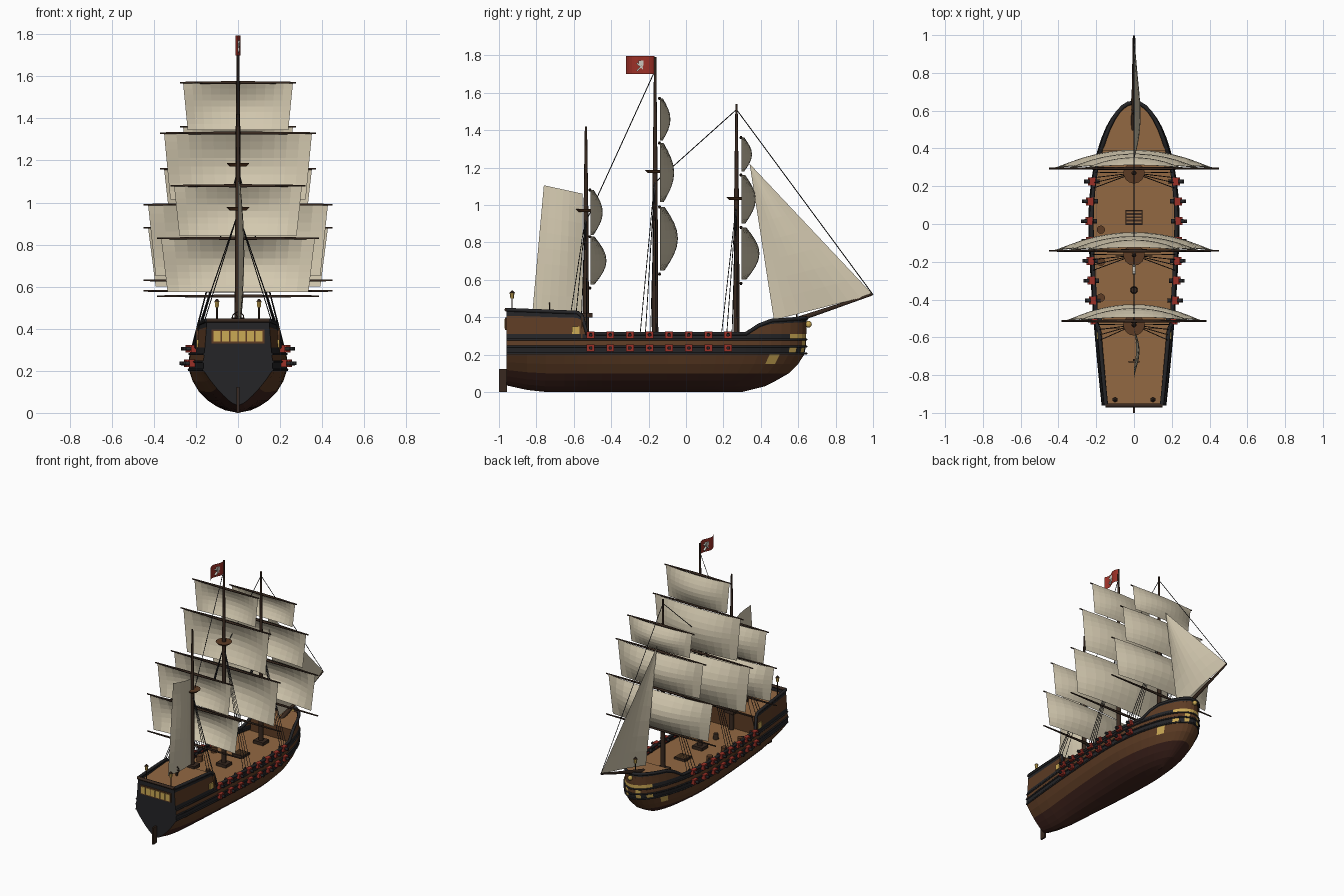
import bpy, bmesh
from math import sin, cos, pi, radians
from mathutils import Vector, Matrix

if "Cube" in bpy.data.objects:
    bpy.data.objects.remove(bpy.data.objects["Cube"])

def material(name, r, g, b):
    m = bpy.data.materials.new(name)
    m.diffuse_color = (r, g, b, 1)
    m.use_nodes = True
    m.node_tree.nodes["Principled BSDF"].inputs["Base Color"].default_value = m.diffuse_color
    return m

BROWN = material("brown_wood", .11, .045, .018)
DARK = material("dark_wood", .04, .022, .014)
BLACK = material("black_paint", .018, .018, .02)
BOTTOM = material("bottom_paint", .05, .017, .012)
DECK = material("deck_wood", .29, .14, .055)
SAIL = material("canvas", .65, .58, .43)
GOLD = material("gold", .6, .4, .09)
RED = material("red_paint", .33, .03, .02)
BONE = material("bone", .6, .58, .52)

def finish(name, bm, *mats):
    me = bpy.data.meshes.new(name)
    bm.to_mesh(me)
    bm.free()
    for m in mats:
        me.materials.append(m)
    ob = bpy.data.objects.new(name, me)
    bpy.context.collection.objects.link(ob)
    return ob

def boxes(name, locs, size, mat, rx=0):
    bm = bmesh.new()
    for p in locs:
        M = Matrix.Translation(p) @ Matrix.Rotation(rx, 4, 'X') @ Matrix.Diagonal((*size, 1))
        bmesh.ops.create_cube(bm, size=1, matrix=M)
    return finish(name, bm, mat)

def cones(name, locs, r1, r2, h, mat, n=12):
    bm = bmesh.new()
    for p in locs:
        bmesh.ops.create_cone(bm, cap_ends=True, segments=n, radius1=r1, radius2=r2,
                              depth=h, matrix=Matrix.Translation(p))
    return finish(name, bm, mat)

def tubes(name, paths, r, mat, res=1):
    # each point may carry a fourth value: radius factor
    cu = bpy.data.curves.new(name, 'CURVE')
    cu.dimensions = '3D'
    cu.bevel_depth, cu.bevel_resolution, cu.use_fill_caps = r, res, True
    for path in paths:
        s = cu.splines.new('POLY')
        s.points.add(len(path) - 1)
        for pt, p in zip(s.points, path):
            pt.co = (*p[:3], 1)
            pt.radius = p[3] if len(p) > 3 else 1
    cu.materials.append(mat)
    ob = bpy.data.objects.new(name, cu)
    bpy.context.collection.objects.link(ob)
    bpy.ops.object.select_all(action='DESELECT')
    ob.select_set(True)
    bpy.context.view_layer.objects.active = ob
    bpy.ops.object.convert(target='MESH')

def sheet(name, f, nu, nv, mat):
    bm = bmesh.new()
    g = [[bm.verts.new(f(i / nu, j / nv)) for j in range(nv + 1)] for i in range(nu + 1)]
    for i in range(nu):
        for j in range(nv):
            bm.faces.new((g[i][j], g[i + 1][j], g[i + 1][j + 1], g[i][j + 1]))
    bmesh.ops.remove_doubles(bm, verts=bm.verts, dist=1e-5)
    return finish(name, bm, mat)

def interp(table, x):
    if x <= table[0][0]:
        return table[0][1]
    for (a, fa), (b, fb) in zip(table, table[1:]):
        if x <= b:
            return fa + (fb - fa) * (x - a) / (b - a)
    return table[-1][1]

# hull form: half beam by height, stem position by height, rail height by length
BEAM = [(0, 0), (.012, .06), (.03, .1), (.06, .145), (.1, .185), (.15, .215), (.2, .232),
        (.245, .235), (.28, .23), (.31, .225), (.45, .21)]
STEM = [(0, .3), (.03, .42), (.06, .48), (.1, .55), (.15, .6), (.2, .632), (.25, .642), (.45, .645)]
RAIL = [(-.96, .44), (-.58, .425), (-.555, .405), (-.53, .312), (.34, .312), (.38, .35), (.43, .38), (.645, .395)]
YS = [-.96, -.85, -.75, -.65, -.58, -.555, -.53, -.45, -.35, -.2, -.1, 0]
BOW = [radians(7.5 * k) for k in range(1, 13)]

def width(y, z):
    b = interp(BEAM, z)
    if y <= 0:
        return b * (1 - (.3 + .3 * max(0, .2 - z) / .2) * (-y / .96) ** 1.5)
    return b * max(0, 1 - (y / interp(STEM, z)) ** 2) ** .5

def stations(z):
    return YS + [interp(STEM, z) * sin(a) for a in BOW]

# hull shell with painted bands, plus the flat transom
LEVELS = [0, .012, .03, .06, .1, .15, .2, .245, .275, .31]
TOP = len(LEVELS) + 3
BANDS = [2] * 4 + [0, 0, 1, 0, 1, 0, 0, 0, 1]

def hull_point(i, j):
    z = LEVELS[min(abs(j), 9)]
    y = stations(z)[i]
    if abs(j) > 9:
        y = stations(.4)[i]
        z += (interp(RAIL, y) - .31) * (abs(j) - 9) / 4
    x = width(y, z)
    lift = .035 * max(0, 1 - z / .2) * max(0, (-y - .8) / .16)
    return (x if j > 0 else -x, y, z + lift)

bm = bmesh.new()
n = len(YS) + len(BOW)
g = [[bm.verts.new(hull_point(i, j)) for j in range(-TOP, TOP + 1)] for i in range(n)]
for i in range(n - 1):
    for j in range(2 * TOP):
        f = bm.faces.new((g[i][j], g[i][j + 1], g[i + 1][j + 1], g[i + 1][j]))
        lev = j - TOP if j >= TOP else TOP - 1 - j
        c = f.calc_center_median()
        f.material_index = BANDS[lev]
        if c.y > .33 and i % 2 and abs(c.z - .14 - (c.y - .33) * .36) < .025 or c.y > .55 and lev == 8:
            f.material_index = 3
bm.faces.new(g[0]).material_index = 1
bmesh.ops.remove_doubles(bm, verts=bm.verts, dist=1e-4)
bmesh.ops.recalc_face_normals(bm, faces=bm.faces)
finish("hull", bm, BROWN, BLACK, BOTTOM, GOLD)

# rails and wales running round the hull
def loop(zf, out=0):
    ys = stations(.3)
    right = [(width(y, zf(y)) + out, y, zf(y)) for y in ys[:-1]]
    return [(-x, y, z) for x, y, z in right] + [(0, ys[-1] + out, zf(.6))] + right[::-1]
tubes("top_rail", [loop(lambda y: interp(RAIL, y))], .011, BLACK)
tubes("wales", [loop(lambda y, h=h: h, .001) for h in (.205, .243, .28)], .006, BLACK)
tubes("stern_rail", [[(-.15, -.96, .44), (.15, -.96, .44)]], .011, DARK)

# decks and the bulkheads between them
def deck(name, y0, y1, z):
    def f(u, v):
        y = y0 + (y1 - y0) * sin(u * pi / 2)
        return ((2 * v - 1) * width(y, z) * .99, y, z)
    sheet(name, f, 16, 4, DECK)
deck("main_deck", -.56, .4, .27)
deck("quarter_deck", -.96, -.555, .405)
deck("forecastle_deck", .39, .642, .365)
boxes("quarter_bulkhead", [(0, -.557, .337)], (.4, .008, .134), BROWN)
boxes("forecastle_bulkhead", [(0, .394, .317)], (.34, .008, .094), BROWN)

# stern windows, rudder, side windows
boxes("window_frame", [(0, -.963, .364)], (.25, .008, .066), BROWN)
boxes("stern_windows", [(-.1 + .04 * k, -.968, .364) for k in range(6)], (.033, .006, .05), GOLD)
boxes("rudder", [(0, -.978, .062)], (.012, .044, .124), DARK)
boxes("side_windows", [(s * width(-.59, .33), -.59, .33) for s in (-1, 1)], (.014, .04, .04), GOLD)

# two rows of guns each side
ports, barrels = [], []
for k in range(8):
    y = .225 - .105 * k
    for s in (-1, 1):
        for z in (.235, .305):
            x = width(y, z)
            ports.append((s * (x + .008), y, z))
            barrels.append([(s * (x - .03), y, z), (s * (x + .045), y, z, .8)])
boxes("gun_ports", ports, (.03, .042, .036), RED)
tubes("gun_barrels", barrels, .012, BLACK)

# masts: y, height, top platform height, sail offset y, then yard/sail tiers
MASTS = {
    "mizzen": (-.535, 1.42, .97, -.51, [(1.08, .84, .32, .065), (.83, .575, .385, .085)], .555),
    "main": (-.165, 1.79, 1.18, -.138, [(1.57, 1.345, .275, .055), (1.33, 1.015, .37, .075),
                                        (.99, .65, .45, .095)], .63),
    "fore": (.27, 1.54, 1.035, .298, [(1.36, 1.18, .275, .055), (1.16, .9, .37, .075),
                                      (.88, .6, .45, .095)], .58)}
shrouds = []
for name, (y, top, nest, ys, tiers, low) in MASTS.items():
    tubes(name + "_mast", [[(0, y, .27), (0, y, nest, .75), (0, y, top, .35)]], .017, DARK, 2)
    cones(name + "_top_platform", [(0, y, nest)], .04, .056, .016, BROWN, 14)
    boxes(name + "_mast_base", [(0, y, .28 if name != "mizzen" else .41)], (.08, .07, .025), DARK)
    yards = [[(-w, ys - .004, z, .5), (0, ys - .004, z), (w, ys - .004, z, .5)]
             for z, w in [(t[0], t[2]) for t in tiers] + [(low, tiers[-1][2])]]
    tubes(name + "_yards", yards, .009, DARK)
    for k, (z1, z0, w, d) in enumerate(tiers):
        def f(u, v):
            x = 2 * u - 1
            return (x * w * (.95 - .08 * v), ys + d * (1 - x * x) * (.25 + .75 * sin(pi * v)),
                    z1 + (z0 - z1) * v)
        sheet(f"{name}_square_sail_{k + 1}", f, 12, 8, SAIL)
    for s in (-1, 1):
        for k in range(4):
            yb = y - .08 + .028 * k
            zb = interp(RAIL, yb)
            shrouds.append([(0, y, nest - .02), (s * width(yb, zb), yb, zb)])
tubes("shrouds", shrouds, .0022, BLACK, 0)
tubes("stays", [[(0, .27, 1.51), (0, 1, .52)], [(0, .27, 1.51), (0, -.165, 1.12)],
                [(0, -.165, 1.72), (0, -.535, .91)]], .0025, BLACK, 0)
tubes("bowsprit", [[(0, .5, .355), (0, .995, .522, .4)]], .016, DARK, 2)

# fore and aft sails
def spanker(u, v):
    a = Vector((0, -.553, 1.06)).lerp(Vector((0, -.76, 1.105)), u)
    b = Vector((0, -.553, .425)).lerp(Vector((0, -.82, .44)), u)
    p = a.lerp(b, v)
    p.x = .03 * sin(pi * u) * (.4 + .6 * sin(pi * v))
    return p
def jib(u, v):
    p = Vector((0, 1, .52)).lerp(Vector((0, .47, .385)), u).lerp(Vector((0, .34, 1.22)), v)
    p.x = .035 * sin(pi * u) * sin(pi * (.15 + .85 * v))
    return p
sheet("spanker_sail", spanker, 6, 8, SAIL)
sheet("jib_sail", jib, 8, 8, SAIL)

# flag with crossed bones emblem
sheet("flag", lambda u, v: (.012 * sin(2 * pi * u), -.168 - .152 * u, 1.7 + .095 * v), 10, 3, RED)
for s in (-1, 1):
    boxes("flag_bone", [(0, -.24, 1.738)], (.014, .064, .008), BONE, s * radians(42))
boxes("flag_skull", [(0, -.24, 1.758)], (.018, .028, .026), BONE)

# lanterns, bow ornament, helm and deck fittings
lamps = [(-.1, -.93, .44), (.1, -.93, .44), (0, .592, .39)]
tubes("lantern_posts", [[(x, y, z - .04), (x, y, z + .07)] for x, y, z in lamps], .004, DARK)
cones("lanterns", [(x, y, z + .075) for x, y, z in lamps], .009, .013, .03, GOLD, 6)
cones("lantern_caps", [(x, y, z + .096) for x, y, z in lamps], .015, .003, .012, DARK, 6)
bm = bmesh.new()
bmesh.ops.create_uvsphere(bm, u_segments=10, v_segments=6, radius=.018,
                          matrix=Matrix.Translation((0, .655, .362)))
finish("bow_ornament", bm, GOLD)
wheel = [(.028 * cos(k * pi / 6), -.73, .452 + .028 * sin(k * pi / 6)) for k in range(13)]
tubes("helm_wheel", [wheel] + [[wheel[k], wheel[k + 6]] for k in range(0, 6, 2)], .003, DARK)
boxes("helm_post", [(0, -.72, .428)], (.012, .012, .05), DARK)
boxes("hatch_frame", [(0, .035, .277)], (.09, .08, .016), DARK)
boxes("hatch_slats", [(0, .01 + .017 * k, .287) for k in range(4)], (.078, .008, .006), DECK)
cones("capstan", [(0, -.35, .29)], .02, .016, .04, DARK)
cones("barrels", [(-.175, -.03, .29), (-.175, -.2, .29), (-.175, -.39, .29)], .022, .022, .045, BROWN)
